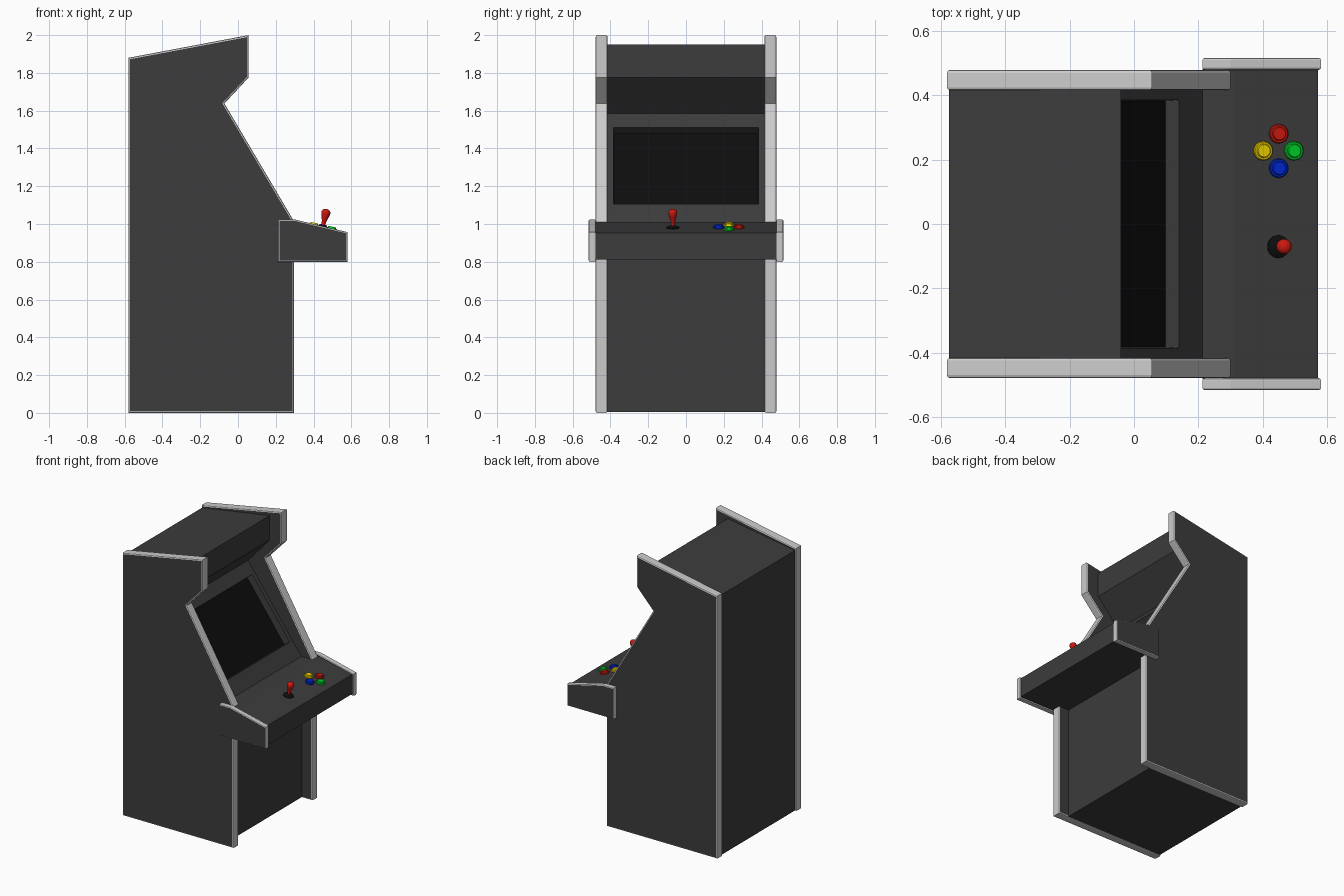
import bpy, bmesh, math
from mathutils import Matrix, Vector

if "Cube" in bpy.data.objects:
    bpy.data.objects.remove(bpy.data.objects["Cube"])


def material(name, rgb):
    m = bpy.data.materials.new(name)
    m.diffuse_color = (*rgb, 1)
    m.use_nodes = True
    m.node_tree.nodes["Principled BSDF"].inputs["Base Color"].default_value = m.diffuse_color
    return m


DARK = material("dark_laminate", (0.045, 0.045, 0.045))
TRIM = material("grey_trim", (0.7, 0.7, 0.7))
BLACK = material("black_glass", (0.004, 0.004, 0.004))
RED = material("red", (0.6, 0.01, 0.005))
YELLOW = material("yellow", (0.8, 0.6, 0.0))
GREEN = material("green", (0.0, 0.6, 0.02))
BLUE = material("blue", (0.0, 0.02, 0.65))


def prism(profile, y0, y1):
    """Extrude an x-z profile from y0 to y1."""
    bm = bmesh.new()
    face = bm.faces.new([bm.verts.new((x, y0, z)) for x, z in profile])
    ext = bmesh.ops.extrude_face_region(bm, geom=[face])["geom"]
    verts = [v for v in ext if isinstance(v, bmesh.types.BMVert)]
    bmesh.ops.translate(bm, vec=(0, y1 - y0, 0), verts=verts)
    bmesh.ops.recalc_face_normals(bm, faces=bm.faces)
    return bm


def finish(bm, name, mats):
    me = bpy.data.meshes.new(name)
    bm.to_mesh(me)
    bm.free()
    for m in mats:
        me.materials.append(m)
    ob = bpy.data.objects.new(name, me)
    bpy.context.collection.objects.link(ob)
    return ob


def trimmed_panel(name, profile, y0, y1, bevel):
    """Dark board with a rounded grey edge strip all round its rim."""
    bm = prism(profile, y0, y1)
    rims = [e for e in bm.edges if abs(e.verts[0].co.y - e.verts[1].co.y) < 1e-5]
    bmesh.ops.bevel(bm, geom=rims, offset=bevel, segments=2, profile=0.5,
                    affect='EDGES')
    bm.normal_update()
    for f in bm.faces:
        f.material_index = 0 if abs(f.normal.y) > 0.99 else 1
    return finish(bm, name, [DARK, TRIM])


# Side boards and control box end caps, both sides
side = [(-0.58, 0), (0.297, 0), (0.297, 0.92), (0.305, 1.0), (-0.072, 1.638),
        (0.056, 1.775), (0.056, 2.0), (-0.58, 1.88)]
cap = [(0.212, 0.8), (0.58, 0.8), (0.58, 0.957), (0.3, 1.024), (0.212, 1.024)]
for label, s in (("left", -1), ("right", 1)):
    trimmed_panel(label + "_side_board", side, s * 0.415, s * 0.478, 0.009)
    trimmed_panel(label + "_control_cap", cap, s * 0.478, s * 0.515, 0.007)

# Cabinet body with the screen sunk into the sloping face
body = [(-0.573, 0.004), (0.215, 0.004), (0.215, 1.005), (0.14, 1.105),
        (-0.156, 1.51), (-0.211, 1.585), (-0.04, 1.775), (-0.04, 1.95),
        (-0.573, 1.865)]
bm = prism(body, -0.416, 0.416)
for y in (-0.385, 0.385):
    bmesh.ops.bisect_plane(bm, geom=bm.verts[:] + bm.edges[:] + bm.faces[:],
                           plane_co=(0, y, 0), plane_no=(0, 1, 0))
bm.normal_update()
target = Vector((-0.008, 0, 1.3075))
screen = min(bm.faces, key=lambda f: (f.calc_center_median() - target).length)
bmesh.ops.inset_individual(bm, faces=[screen], thickness=0.004, depth=-0.05)
screen.material_index = 1
finish(bm, "cabinet_body", [DARK, BLACK])

# Control deck
deck = [(0.212, 0.813), (0.57, 0.813), (0.57, 0.953), (0.31, 1.01), (0.212, 1.01)]
finish(prism(deck, -0.48, 0.48), "control_deck", [DARK])

TILT = math.atan2(0.057, 0.26)


def turned(name, profile, x, y, mat, segments=24):
    """Lathe a radius-height profile standing square on the sloping deck."""
    bm = bmesh.new()
    vs = [bm.verts.new((r, 0, h)) for r, h in profile]
    edges = [bm.edges.new(p) for p in zip(vs, vs[1:])]
    bmesh.ops.spin(bm, geom=vs + edges, cent=(0, 0, 0), axis=(0, 0, 1),
                   angle=2 * math.pi, steps=segments)
    bmesh.ops.remove_doubles(bm, verts=bm.verts, dist=1e-5)
    bmesh.ops.recalc_face_normals(bm, faces=bm.faces)
    ob = finish(bm, name, [mat])
    z = 1.01 - (x - 0.31) * math.tan(TILT)
    ob.matrix_world = Matrix.Translation((x, y, z)) @ Matrix.Rotation(TILT, 4, 'Y')
    bpy.context.view_layer.objects.active = ob
    ob.select_set(True)
    bpy.ops.object.shade_smooth_by_angle(angle=math.radians(35))
    ob.select_set(False)


# Push buttons
button = [(0.03, -0.002), (0.03, 0.006), (0.027, 0.01), (0.022, 0.01),
          (0.021, 0.015), (0.019, 0.017), (0, 0.017)]
for label, x, y, mat in (("red", 0.448, 0.28, RED), ("yellow", 0.4, 0.227, YELLOW),
                         ("green", 0.495, 0.227, GREEN), ("blue", 0.448, 0.173, BLUE)):
    turned(label + "_button", button, x, y, mat)

# Joystick
turned("joystick_base", [(0.036, -0.002), (0.035, 0.003), (0.022, 0.009), (0.01, 0.013),
                         (0, 0.014)], 0.448, -0.07, BLACK)
turned("joystick_handle", [(0.01, 0), (0.01, 0.02), (0.013, 0.04), (0.02, 0.062),
                           (0.0235, 0.075), (0.0235, 0.085), (0.02, 0.094),
                           (0.012, 0.1), (0, 0.102)], 0.448, -0.07, RED)
